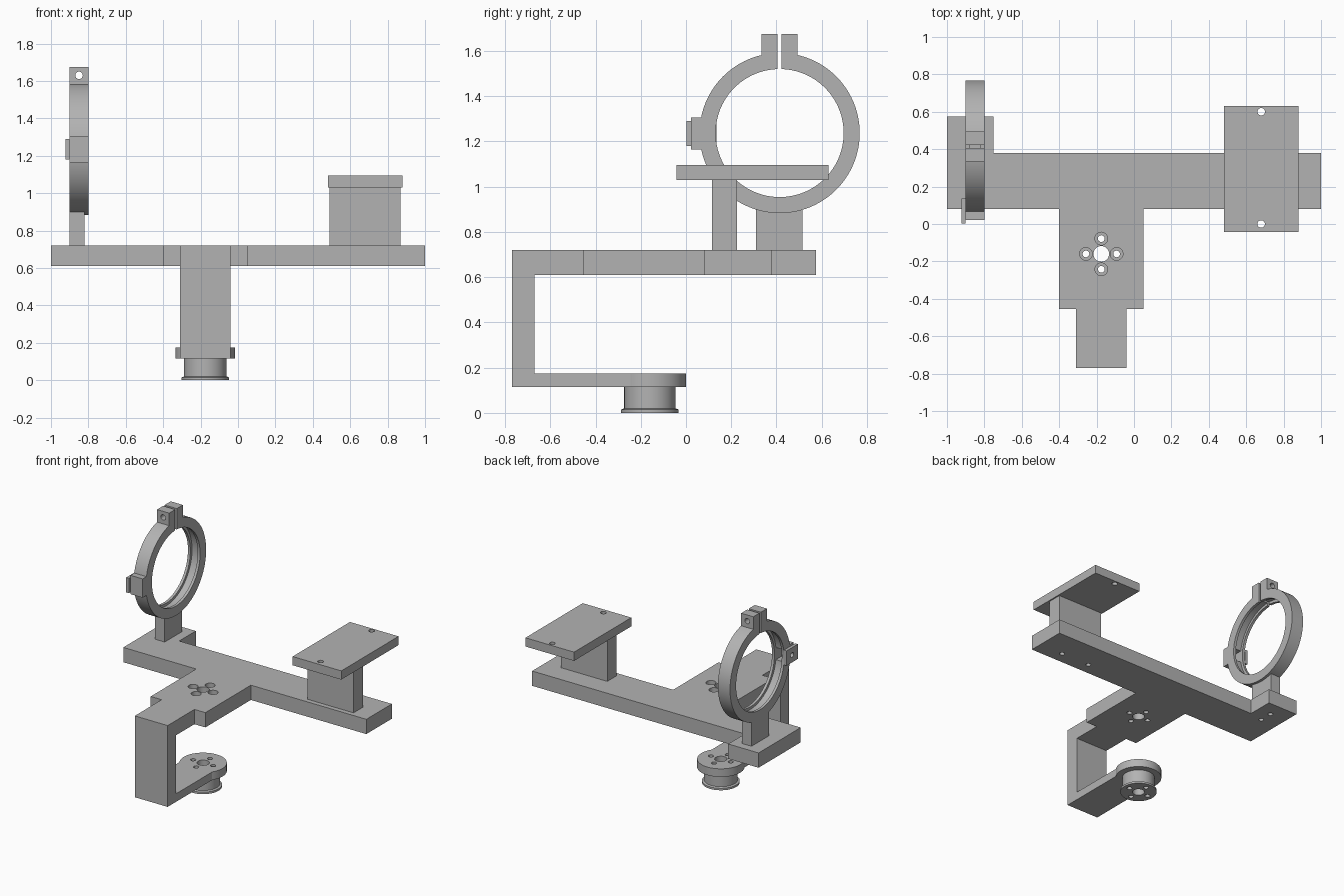
import bpy, bmesh, math
from mathutils import Matrix, Vector

cube = bpy.data.objects.get("Cube")
if cube:
    bpy.data.objects.remove(cube, do_unlink=True)

grey = bpy.data.materials.new("plain grey")
grey.use_nodes = True
grey.diffuse_color = (0.45, 0.45, 0.45, 1)
grey.node_tree.nodes["Principled BSDF"].inputs["Base Color"].default_value = (0.45, 0.45, 0.45, 1)


def finish(name, bm):
    bmesh.ops.recalc_face_normals(bm, faces=bm.faces[:])
    mesh = bpy.data.meshes.new(name)
    bm.to_mesh(mesh)
    bm.free()
    mesh.materials.append(grey)
    ob = bpy.data.objects.new(name, mesh)
    bpy.context.scene.collection.objects.link(ob)
    return ob


def box(name, x, y, z):
    bm = bmesh.new()
    bmesh.ops.create_cube(bm, size=1)
    for v in bm.verts:
        v.co = Vector([(r[0] + r[1]) / 2 + c * (r[1] - r[0]) for r, c in zip((x, y, z), v.co)])
    return finish(name, bm)


def cylinder(name, centre, radius, length, axis="Z", sides=64):
    bm = bmesh.new()
    bmesh.ops.create_cone(bm, cap_ends=True, segments=sides, radius1=radius, radius2=radius, depth=length)
    turn = {"X": Matrix.Rotation(math.pi / 2, 4, "Y"),
            "Y": Matrix.Rotation(math.pi / 2, 4, "X"),
            "Z": Matrix.Identity(4)}[axis]
    bm.transform(Matrix.Translation(centre) @ turn)
    return finish(name, bm)


def extrude(name, points, direction):
    bm = bmesh.new()
    face = bm.faces.new([bm.verts.new(p) for p in points])
    new = bmesh.ops.extrude_face_region(bm, geom=[face])["geom"]
    bmesh.ops.translate(bm, vec=direction, verts=[g for g in new if isinstance(g, bmesh.types.BMVert)])
    return finish(name, bm)


def lathe(name, centre, profile, axis, steps=96):
    # profile points are offsets from the centre; a closed loop is spun
    bm = bmesh.new()
    c = Vector(centre)
    verts = [bm.verts.new(c + Vector(p)) for p in profile]
    edges = [bm.edges.new((verts[i - 1], verts[i])) for i in range(len(verts))]
    bmesh.ops.spin(bm, geom=verts + edges, cent=c, axis=axis, angle=math.tau, steps=steps)
    bmesh.ops.remove_doubles(bm, verts=bm.verts[:], dist=0.0001)
    return finish(name, bm)


def cut(ob, *cutters):
    for c in cutters:
        c.hide_render = True
        c.hide_viewport = True
        c.hide_set(True)
        mod = ob.modifiers.new("cut", "BOOLEAN")
        mod.operation = "DIFFERENCE"
        mod.solver = "EXACT"
        mod.object = c


# T-shaped base with an offset foot for the ring
outline = [(-1, 0.08), (-0.4, 0.08), (-0.4, -0.455), (0.05, -0.455), (0.05, 0.08), (1, 0.08),
           (1, 0.38), (-0.75, 0.38), (-0.75, 0.575), (-1, 0.575)]
base = extrude("base_plate", [(x, y, 0.61) for x, y in outline], (0, 0, 0.11))

# C-shaped hanging bracket
side = [(-0.455, 0.72), (-0.77, 0.72), (-0.77, 0.115), (-0.16, 0.115),
        (-0.16, 0.175), (-0.67, 0.175), (-0.67, 0.61), (-0.455, 0.61)]
bracket = extrude("hanging_bracket", [(-0.31, y, z) for y, z in side], (0.27, 0, 0))

# Round pivot pad with flanged boss
px, py = -0.175, -0.16
pad = cylinder("pivot_pad", (px, py, 0.145), 0.16, 0.06)
boss = lathe("pivot_boss", (px, py, 0),
             [(0.02, 0, 0), (0.127, 0, 0), (0.127, 0, 0.015), (0.113, 0, 0.02),
              (0.113, 0, 0.12), (0.02, 0, 0.12)], (0, 0, 1), 64)

# Pivot holes: centre bore, four screws, and counterbores in the base
pivot_cuts = [cylinder("bore_cutter", (px, py, 0.35), 0.042, 1, sides=32)]
for i in range(4):
    a = i * math.pi / 2
    hx, hy = px + 0.082 * math.cos(a), py + 0.082 * math.sin(a)
    pivot_cuts.append(cylinder("screw_cutter", (hx, hy, 0.35), 0.018, 1, sides=24))
    cut(base, cylinder("counterbore_cutter", (hx, hy, 0.72), 0.034, 0.1, sides=32))
for part in (base, bracket, pad, boss):
    cut(part, *pivot_cuts)

# Raised platform
post = box("platform_post", (0.49, 0.87), (0.115, 0.225), (0.72, 1.03))
platform = box("platform", (0.48, 0.88), (-0.043, 0.63), (1.03, 1.095))
for y in (0, 0.6):
    cut(platform, cylinder("platform_hole_cutter", (0.68, y, 1.06), 0.02, 0.3, sides=24))

# Clamp ring with an inner groove
rx, ry, rz = -0.85, 0.414, 1.237
ring = lathe("clamp_ring", (rx, ry, rz),
             [(-0.05, 0, 0.283), (-0.05, 0, 0.354), (0.05, 0, 0.354), (0.05, 0, 0.283),
              (0.03, 0, 0.283), (0.03, 0, 0.303), (-0.03, 0, 0.303), (-0.03, 0, 0.283)], (1, 0, 0))
cut(ring, box("gap_cutter", (-1, -0.7), (ry - 0.009, ry + 0.009), (1.45, 1.8)))
ring_post = box("ring_post", (-0.9, -0.82), (0.31, 0.515), (0.72, 0.91))

# Clamp lugs either side of the gap
bolt = cylinder("bolt_cutter", (rx, ry, 1.63), 0.02, 0.4, "Y", 24)
for name, s in (("front_lug", -1), ("back_lug", 1)):
    lug = box(name, (-0.9, -0.8), sorted((ry + s * 0.009, ry + s * 0.08)), (1.56, 1.675))
    cut(lug, bolt)

# Side housing with its window into the ring, and a thin holed tab
housing = box("side_housing", (-0.9, -0.8), (0.022, 0.1), (1.165, 1.305))
window = box("window_cutter", (-0.88, -0.82), (0.05, 0.16), (1.19, 1.28))
cut(housing, window)
cut(ring, window)
tab = box("side_tab", (-0.922, -0.9), (0.003, 0.135), (1.18, 1.29))
cut(tab, cylinder("tab_hole_cutter", (-0.91, 0.07, 1.235), 0.018, 0.03, "X", 24))

# Fixing holes under both posts
for x, y, owner in ((0.56, 0.17, post), (0.8, 0.17, post), (-0.86, 0.36, ring_post), (-0.86, 0.46, ring_post)):
    hole = cylinder("fixing_cutter", (x, y, 0.68), 0.018, 0.24, sides=24)
    cut(base, hole)
    cut(owner, hole)

# Bake the cuts, drop the cutters and smooth the round parts
bpy.context.view_layer.update()
graph = bpy.context.evaluated_depsgraph_get()
parts = [o for o in bpy.context.scene.objects if o.type == "MESH" and not o.hide_render]
baked = [(o, bpy.data.meshes.new_from_object(o.evaluated_get(graph))) for o in parts]
for o, mesh in baked:
    o.modifiers.clear()
    o.data = mesh
for o in list(bpy.data.objects):
    if o.name.split(".")[0].endswith("_cutter"):
        bpy.data.objects.remove(o, do_unlink=True)
for o in parts:
    o.select_set(True)
bpy.context.view_layer.objects.active = ring
bpy.ops.object.shade_smooth_by_angle(angle=math.radians(30))
